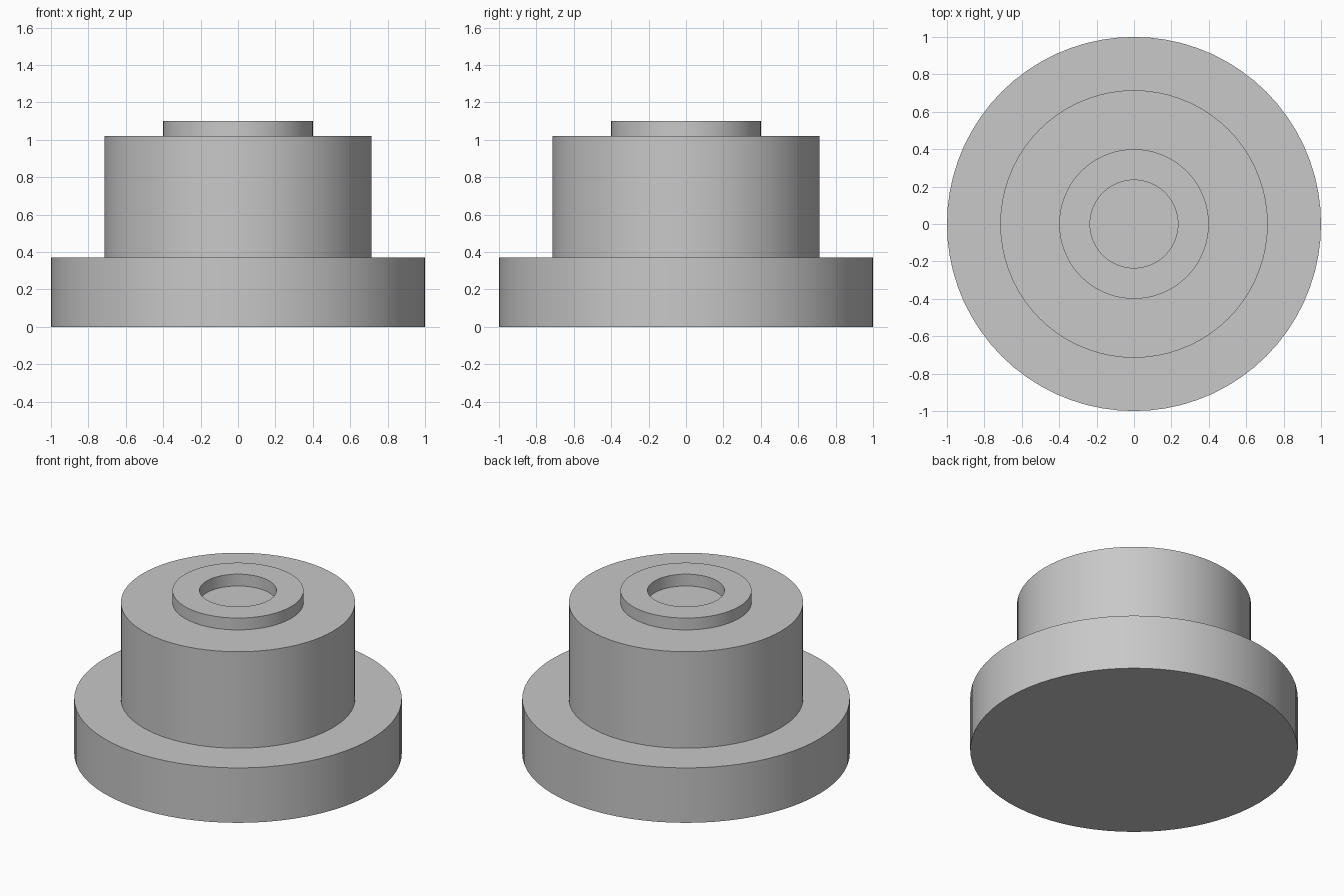
import bpy
import bmesh
from math import radians, cos, sin, tau

cube = bpy.data.objects.get("Cube")
if cube:
    bpy.data.objects.remove(cube, do_unlink=True)

SEGMENTS = 72

# Single plain grey
grey = bpy.data.materials.new("plain_grey")
grey.use_nodes = True
colour = (0.58, 0.58, 0.58, 1)
grey.diffuse_color = colour
grey.node_tree.nodes["Principled BSDF"].inputs["Base Color"].default_value = colour


def turned_part(name, radius, bottom, top, bore=0):
    """Solid disc, or a ring when a bore radius is given."""
    bm = bmesh.new()

    def circle(r, z):
        return [bm.verts.new((r * cos(tau * i / SEGMENTS),
                              r * sin(tau * i / SEGMENTS), z))
                for i in range(SEGMENTS)]

    def bridge(a, b):
        for i in range(SEGMENTS):
            j = (i + 1) % SEGMENTS
            bm.faces.new((a[i], a[j], b[j], b[i]))

    low, high = circle(radius, bottom), circle(radius, top)
    bridge(low, high)
    if bore:
        inner_low, inner_high = circle(bore, bottom), circle(bore, top)
        bridge(high, inner_high)
        bridge(inner_high, inner_low)
        bridge(inner_low, low)
    else:
        bm.faces.new(high)
        bm.faces.new(low[::-1])
    bmesh.ops.recalc_face_normals(bm, faces=bm.faces)

    mesh = bpy.data.meshes.new(name)
    bm.to_mesh(mesh)
    bm.free()
    mesh.materials.append(grey)
    obj = bpy.data.objects.new(name, mesh)
    bpy.context.collection.objects.link(obj)

    # Smooth round walls, crisp rims
    bpy.ops.object.select_all(action='DESELECT')
    obj.select_set(True)
    bpy.context.view_layer.objects.active = obj
    bpy.ops.object.shade_smooth_by_angle(angle=radians(30))
    return obj


turned_part("base_flange", 1.0, 0, 0.37)
turned_part("main_body", 0.715, 0.37, 1.02)
turned_part("top_collar", 0.4, 1.02, 1.1, bore=0.235)
